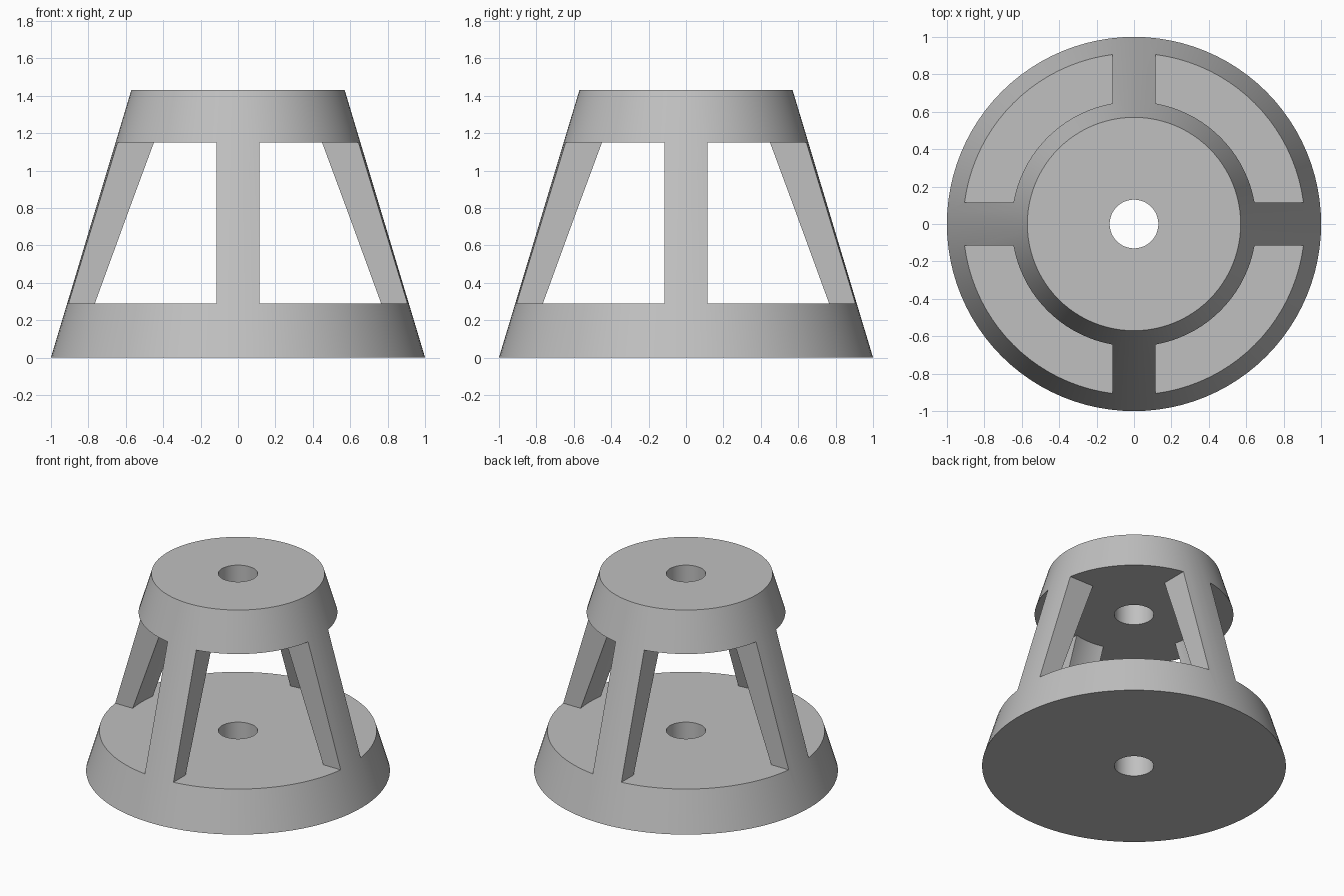
import bpy, bmesh, math
from mathutils import Matrix

if "Cube" in bpy.data.objects:
    bpy.data.objects.remove(bpy.data.objects["Cube"])

SEGMENTS = 96
HEIGHT, FLOOR, CEILING = 1.43, 0.29, 1.15
HOLE, HALF_LEG = 0.13, 0.115

grey = bpy.data.materials.new("light grey")
grey.use_nodes = True
grey.diffuse_color = (0.53, 0.53, 0.53, 1)
grey.node_tree.nodes["Principled BSDF"].inputs["Base Color"].default_value = grey.diffuse_color


def make_object(name, bm):
    bmesh.ops.recalc_face_normals(bm, faces=bm.faces)
    mesh = bpy.data.meshes.new(name)
    bm.to_mesh(mesh)
    bm.free()
    mesh.materials.append(grey)
    obj = bpy.data.objects.new(name, mesh)
    bpy.context.collection.objects.link(obj)
    return obj


# Hollow tapered body with a bored base and cap, turned from a closed profile
profile = [(HOLE, 0), (1, 0), (0.57, HEIGHT), (HOLE, HEIGHT),
           (HOLE, CEILING), (0.464, CEILING), (0.774, FLOOR), (HOLE, FLOOR)]
bm = bmesh.new()
rings = []
for i in range(SEGMENTS):
    a = math.tau * i / SEGMENTS
    rings.append([bm.verts.new((r * math.cos(a), r * math.sin(a), z)) for r, z in profile])
for i in range(SEGMENTS):
    ring, following = rings[i], rings[(i + 1) % SEGMENTS]
    for j in range(len(profile)):
        k = (j + 1) % len(profile)
        bm.faces.new((ring[j], following[j], following[k], ring[k]))
body = make_object("tapered_stand", bm)

# Four window cutters that leave a leg on each axis
bm = bmesh.new()
reach = 1.2
size = reach - HALF_LEG
middle = (reach + HALF_LEG) / 2
for sx in (-1, 1):
    for sy in (-1, 1):
        place = Matrix.Translation((sx * middle, sy * middle, (FLOOR + CEILING) / 2))
        bmesh.ops.create_cube(bm, size=1, matrix=place @ Matrix.Diagonal((size, size, CEILING - FLOOR, 1)))
cutter = make_object("window_cutter", bm)
cutter.hide_render = True

cut = body.modifiers.new("windows", "BOOLEAN")
cut.operation = "DIFFERENCE"
cut.solver = "EXACT"
cut.object = cutter

# Apply the cut, drop the helper and smooth the round walls
bpy.ops.object.select_all(action="DESELECT")
body.select_set(True)
bpy.context.view_layer.objects.active = body
bpy.ops.object.modifier_apply(modifier=cut.name)
bpy.data.objects.remove(cutter)
bpy.ops.object.shade_smooth_by_angle(angle=math.radians(30))
